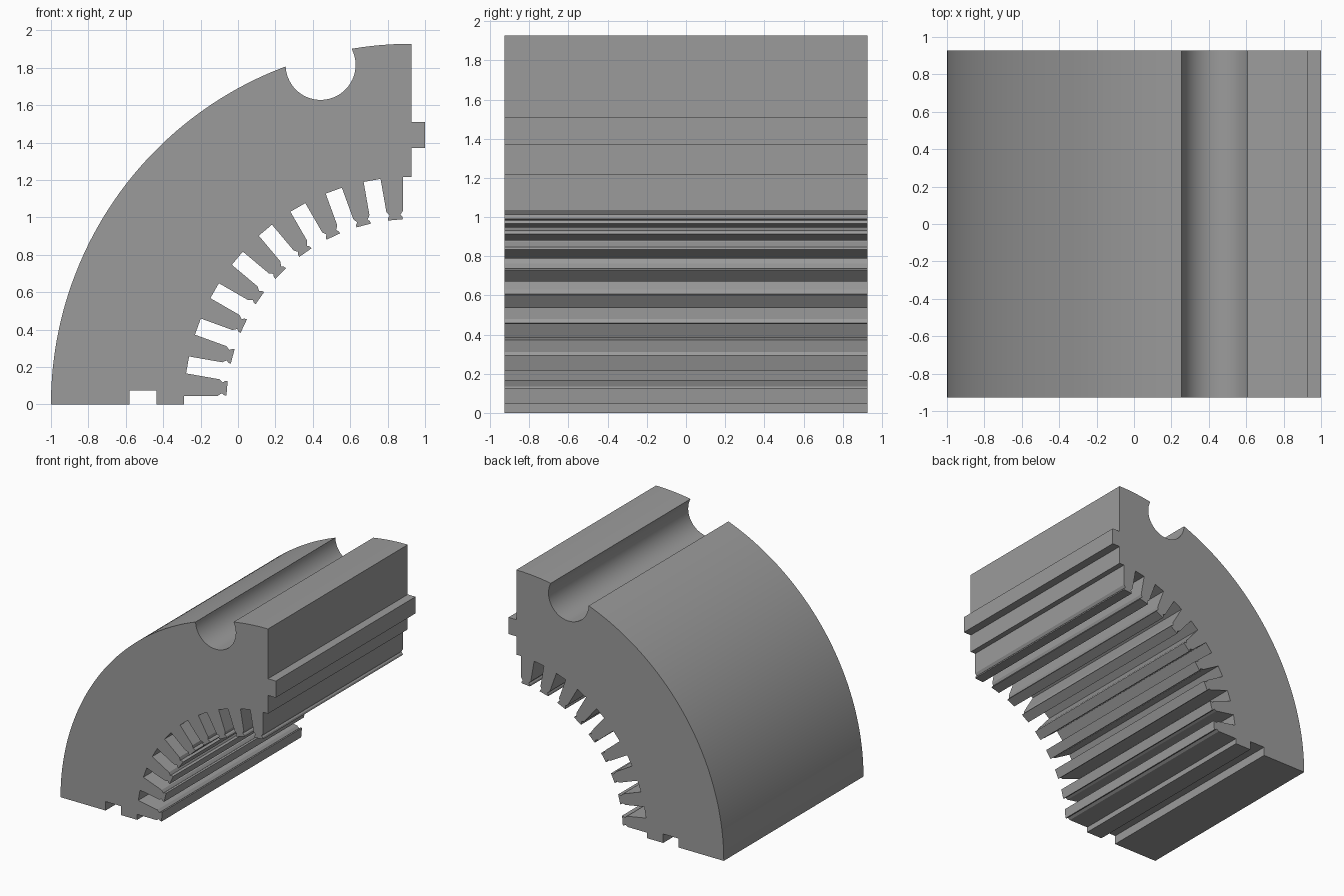
import bpy, bmesh
from math import sin, cos, acos, radians, pi

if "Cube" in bpy.data.objects:
    bpy.data.objects.remove(bpy.data.objects["Cube"])

R = 1.928            # outer radius
CX = R - 1           # arc centre x (centre z is 0)
HALF = 0.927         # half depth
ROOT = 1.216         # slot floor radius


def polar(phi, r, t=0.0):
    """Radius r at angle phi (degrees up from -x), shifted t along the tangent."""
    a = radians(phi)
    return (CX - r * cos(a) + t * sin(a), r * sin(a) + t * cos(a))


def arc(a, b, n):
    return [polar(a + (b - a) * i / n, R) for i in range(n + 1)]


# Outer arc with the round keyway cut into it at 75 degrees
KD, KR = 1.879, 0.187
half_ang = acos((R * R + KD * KD - KR * KR) / (2 * R * KD)) * 180 / pi
sweep = acos((KD * KD + KR * KR - R * R) / (2 * KD * KR))
pts = arc(0, 75 - half_ang, 64)
for i in range(1, 32):
    s = -sweep + 2 * sweep * i / 32
    pts.append(polar(75, KD - KR * cos(s), KR * sin(s)))
pts += arc(75 + half_ang, 90, 12)

# Tongue on the upright joint face
pts += [(CX, 1.51), (1, 1.51), (1, 1.37), (CX, 1.37)]

# Winding slots every 10 degrees, with wedge nicks near the tooth tips
side = [(0.99, 0.046), (1.004, 0.05), (1.014, 0.06), (1.036, 0.046), (ROOT, 0.046)]
for k in range(9, -1, -1):
    phi = 10 * k
    if k == 9:
        pts.append(polar(phi, ROOT))
    else:
        pts += [polar(phi, r, t) for r, t in side]
    if k == 0:
        pts.append(polar(phi, ROOT))
    else:
        pts += [polar(phi, r, -t) for r, t in reversed(side)]

# Matching groove on the bottom joint face
gx0, gx1 = -0.437, -0.581
pts += [(gx0, 0), (gx0, 0.075), (gx1, 0.075), (gx1, 0)]

# Extrude the section along y
bm = bmesh.new()
face = bm.faces.new([bm.verts.new((x, -HALF, z)) for x, z in pts])
ext = bmesh.ops.extrude_face_region(bm, geom=[face], use_keep_orig=True)
new = [v for v in ext["geom"] if isinstance(v, bmesh.types.BMVert)]
bmesh.ops.translate(bm, verts=new, vec=(0, 2 * HALF, 0))
bmesh.ops.recalc_face_normals(bm, faces=bm.faces[:])
bmesh.ops.triangulate(bm, faces=[f for f in bm.faces if len(f.verts) > 4])
mesh = bpy.data.meshes.new("stator_segment")
bm.to_mesh(mesh)
bm.free()

# Dark grey steel
steel = bpy.data.materials.new("dark_steel")
steel.diffuse_color = (0.33, 0.33, 0.33, 1)
steel.use_nodes = True
steel.node_tree.nodes["Principled BSDF"].inputs["Base Color"].default_value = steel.diffuse_color
mesh.materials.append(steel)

obj = bpy.data.objects.new("stator_segment", mesh)
bpy.context.collection.objects.link(obj)
bpy.context.view_layer.objects.active = obj
obj.select_set(True)
bpy.ops.object.shade_smooth_by_angle(angle=radians(20))
